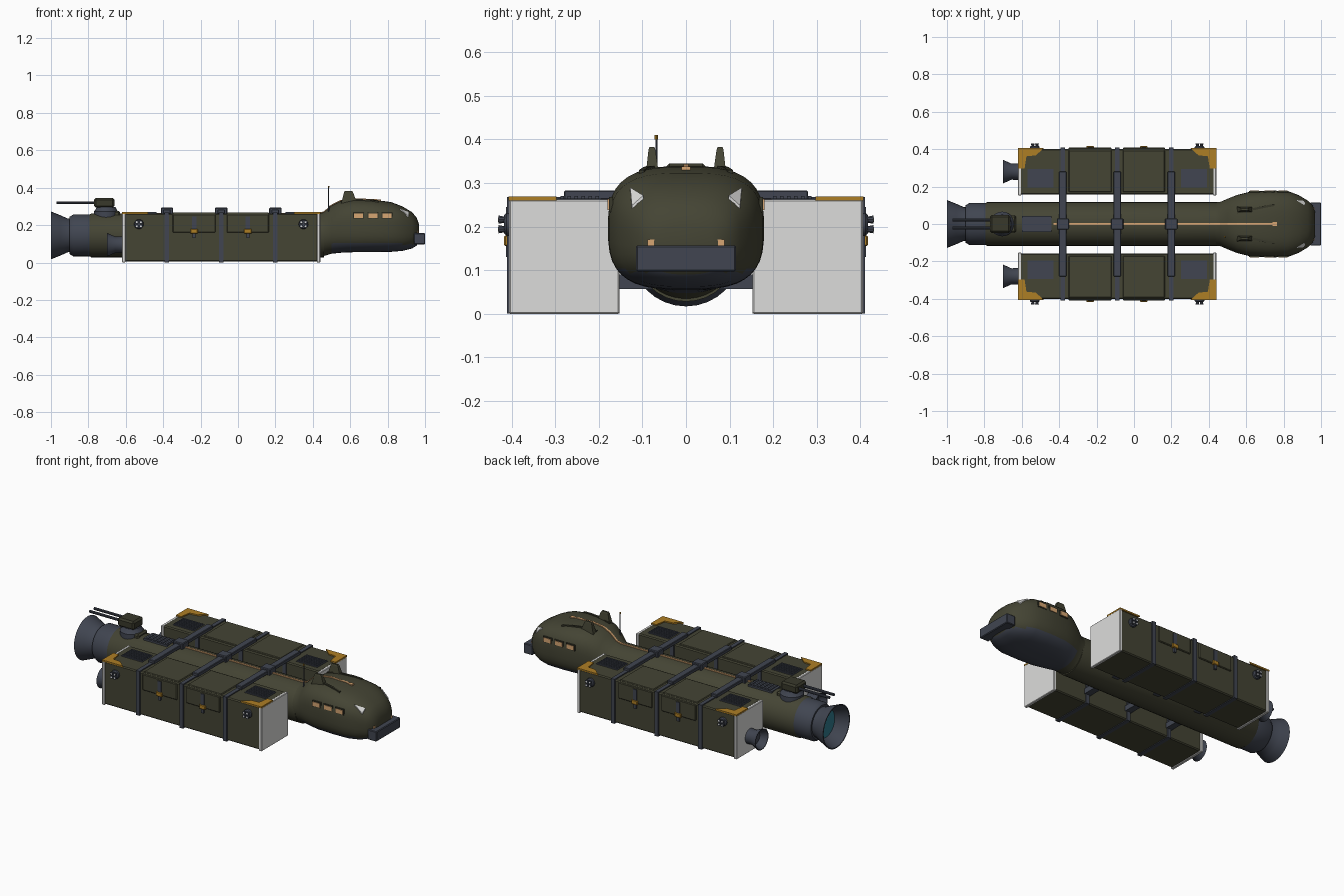
import bpy, bmesh, math
from mathutils import Vector

if "Cube" in bpy.data.objects:
    bpy.data.objects.remove(bpy.data.objects["Cube"])


def material(name, rgb):
    m = bpy.data.materials.new(name)
    m.diffuse_color = (*rgb, 1)
    m.use_nodes = True
    m.node_tree.nodes["Principled BSDF"].inputs["Base Color"].default_value = m.diffuse_color
    return m


OLIVE = material("olive paint", (0.058, 0.058, 0.034))
DARK_OLIVE = material("dark olive", (0.04, 0.04, 0.024))
STEEL = material("blue grey steel", (0.052, 0.06, 0.082))
AMBER = material("amber hardware", (0.42, 0.21, 0.018))
TAN = material("warm window", (0.68, 0.38, 0.17))
WHITE = material("pale end cap", (0.72, 0.72, 0.71))
TEAL = material("teal glow", (0.03, 0.2, 0.27))


def finish(bm, name, mat, smooth=False):
    bmesh.ops.recalc_face_normals(bm, faces=bm.faces)
    me = bpy.data.meshes.new(name)
    bm.to_mesh(me)
    bm.free()
    ob = bpy.data.objects.new(name, me)
    bpy.context.collection.objects.link(ob)
    me.materials.append(mat)
    if smooth:
        bpy.ops.object.select_all(action='DESELECT')
        ob.select_set(True)
        bpy.context.view_layer.objects.active = ob
        bpy.ops.object.shade_smooth_by_angle(angle=math.radians(35))
    return ob


def box(name, x, y, z, mat, bevel=0.0):
    """Box from (min, max) ranges."""
    bm = bmesh.new()
    bmesh.ops.create_cube(bm, size=1)
    for v in bm.verts:
        v.co = Vector([(r[0] + r[1]) / 2 + c * abs(r[1] - r[0]) for r, c in zip((x, y, z), v.co)])
    if bevel:
        bmesh.ops.bevel(bm, geom=bm.edges[:], offset=bevel, segments=1, affect='EDGES')
    return finish(bm, name, mat)


def loft(name, rings, mat, smooth=True):
    bm = bmesh.new()
    vs = [[bm.verts.new(p) for p in ring] for ring in rings]
    n = len(vs[0])
    for a, b in zip(vs, vs[1:]):
        for i in range(n):
            bm.faces.new((a[i], a[(i + 1) % n], b[(i + 1) % n], b[i]))
    bm.faces.new(vs[0])
    bm.faces.new(vs[-1])
    return finish(bm, name, mat, smooth)


def lathe(name, profile, centre, mat, axis='x', seg=32):
    """Spin (distance, radius) points around an axis line through centre."""
    rings = []
    for d, r in profile:
        ring = []
        for i in range(seg):
            a = 2 * math.pi * i / seg
            c, s = r * math.cos(a), r * math.sin(a)
            p = {'x': (d, c, s), 'y': (c, d, s), 'z': (c, s, d)}[axis]
            ring.append(Vector(centre) + Vector(p))
        rings.append(ring)
    return loft(name, rings, mat)


def prism(name, pts, thick, mat):
    """Plate from 3D outline points, thickened upward."""
    return loft(name, [pts, [(p[0], p[1], p[2] + thick) for p in pts]], mat, False)


# Central spine hull
AX = (0, 0, 0.145)
lathe("spine_hull", [(-0.8, 0.108), (-0.785, 0.117), (0.46, 0.117)], AX, OLIVE)
lathe("engine_housing", [(-0.9, 0.1), (-0.88, 0.112), (-0.78, 0.112)], AX, STEEL)
lathe("main_nozzle", [(-0.88, 0.09), (-0.91, 0.09), (-0.95, 0.108), (-1.0, 0.128),
                      (-1.0, 0.122), (-0.95, 0.1), (-0.925, 0.085)], AX, STEEL)
lathe("main_glow", [(-0.93, 0.083), (-0.92, 0.083)], AX, TEAL)

# Cockpit module: x, half width, bottom, top, roundness exponent
HEAD = [(0.43, .115, .03, .26, 2), (0.46, .118, .035, .27, 2), (0.50, .135, .047, .305, 2.3),
        (0.55, .155, .052, .33, 2.7), (0.62, .173, .055, .339, 3), (0.72, .179, .055, .337, 3),
        (0.82, .177, .057, .323, 3), (0.88, .155, .062, .3, 3), (0.93, .125, .075, .27, 2.8),
        (0.955, .1, .09, .24, 2.6), (0.968, .065, .115, .205, 2.3)]


def spow(v, e):
    return math.copysign(abs(v) ** e, v)


def head_z(x, y):
    for a, b in zip(HEAD, HEAD[1:]):
        if a[0] <= x <= b[0]:
            t = (x - a[0]) / (b[0] - a[0])
            _, w, lo, hi, n = [p + (q - p) * t for p, q in zip(a, b)]
            return (lo + hi) / 2 + (hi - lo) / 2 * max(0, 1 - abs(y / w) ** n) ** (1 / n)


rings = []
for x, w, lo, hi, n in HEAD:
    angles = [2 * math.pi * (i + 0.5) / 40 for i in range(40)]
    rings.append([(x, w * spow(math.cos(a), 2 / n),
                   (lo + hi) / 2 + (hi - lo) / 2 * spow(math.sin(a), 2 / n)) for a in angles])
head = loft("cockpit_module", rings, OLIVE)
head.data.materials.append(STEEL)
for f in head.data.polygons:
    if f.center.z < 0.1 and f.normal.z < -0.5 and f.center.x > 0.5:
        f.material_index = 1

# Nose bumper and headlights
box("nose_bumper", (0.94, 1.0), (-0.115, 0.115), (0.097, 0.157), STEEL, 0.004)

# Dorsal stripe following spine and cockpit
path = [(-0.43, .262), (0.43, .262), (0.46, .27), (0.5, .306), (0.55, .331), (0.62, .34), (0.75, .334)]
loft("dorsal_stripe", [[(x, -.006, z - .003), (x, .006, z - .003), (x, .006, z + .004), (x, -.006, z + .004)]
                       for x, z in path], TAN, False)
box("stripe_end_lamp", (0.74, 0.765), (-0.01, 0.01), (0.328, 0.338), TAN)
box("spine_grille", (-0.6, -0.44), (-0.042, 0.042), (0.24, 0.265), STEEL)
for i in range(6):
    x = -0.585 + i * 0.025
    box("spine_grille_slat", (x, x + 0.012), (-0.038, 0.038), (0.26, 0.269), STEEL)

# Antenna
lathe("antenna", [(0.24, 0.005), (0.3, 0.005), (0.305, 0.0025), (0.405, 0.0025)], (0.485, -0.068, 0), STEEL, 'z', 8)
lathe("antenna_tip", [(0.4, 0.004), (0.41, 0.004)], (0.485, -0.068, 0), AMBER, 'z', 8)

# Rear gun turret
lathe("turret_ring", [(0.235, 0.066), (0.272, 0.066), (0.278, 0.06), (0.298, 0.05)], (-0.705, 0, 0), STEEL, 'z', 24)
box("turret_pedestal", (-0.75, -0.63), (-0.045, 0.045), (0.24, 0.275), OLIVE, 0.008)
box("turret_head", (-0.77, -0.66), (-0.048, 0.048), (0.293, 0.345), DARK_OLIVE, 0.01)

BANDS = (-0.38, -0.09, 0.2)
for x in BANDS:
    # Cross bars, clamps and lower braces tying the pods to the spine
    box("cross_bar", (x - .02, x + .02), (-0.28, 0.28), (0.262, 0.283), STEEL, 0.003)
    box("cross_bar_clamp", (x - .033, x + .033), (-0.03, 0.03), (0.255, 0.294), STEEL, 0.004)
    box("lower_brace", (x - .02, x + .02), (-0.17, 0.17), (0.057, 0.09), STEEL)

for s in (1, -1):
    def Y(a, b):
        return (min(s * a, s * b), max(s * a, s * b))

    # Cockpit side: lamps, windows, fin, roof rail, brow light
    box("headlight", (0.92, 0.965), Y(0.068, 0.088), (0.155, 0.17), TAN)
    for x in (0.645, 0.722, 0.797):
        box("side_window", (x - .024, x + .024), Y(0.171, 0.18), (0.238, 0.263), TAN)
        box("window_frame", (x - .029, x + .029), Y(0.168, 0.177), (0.233, 0.268), DARK_OLIVE)
    loft("roof_fin", [[(xa, s * ya, z), (xb, s * ya, z), (xb, s * yb, z), (xa, s * yb, z)]
                      for xa, xb, ya, yb, z in ((.545, .645, .062, .094, .3), (.558, .628, .065, .09, .34),
                                                (.567, .615, .07, .086, .376), (.572, .61, .073, .084, .383))],
         OLIVE, False)
    rail = [(0.55 + 0.05 * i, 0.062 + 0.01 * i) for i in range(5)]
    loft("roof_rail", [[(x, s * (y + dy), head_z(x, y) + dz) for dy, dz in
                        ((-.006, -.008), (.006, -.008), (.006, .006), (-.006, .006))] for x, y in rail],
         DARK_OLIVE, False)
    prism("brow_light", [(x, s * y, head_z(x, y) + 0.002) for x, y in
                         ((0.865, 0.128), (0.915, 0.098), (0.912, 0.124))], 0.008, WHITE)

    # Gun barrels
    lathe("gun_barrel", [(-0.97, 0.008), (-0.76, 0.008)], (0, s * 0.022, 0.32), STEEL, 'x', 10)

    # Cargo pod
    box("pod_body", (-0.61, 0.43), Y(0.158, 0.402), (0.005, 0.262), OLIVE, 0.006)
    for x0, x1 in ((-0.62, -0.602), (0.422, 0.44)):
        box("pod_end_cap", (x0, x1), Y(0.153, 0.406), (0, 0.262), WHITE, 0.003)
    for x in BANDS:
        box("pod_band", (x - .012, x + .012), Y(0.152, 0.41), (0.001, 0.268), STEEL)

    # Pod thruster
    lathe("pod_nozzle", [(-0.61, 0.045), (-0.655, 0.043), (-0.7, 0.063), (-0.7, 0.058), (-0.66, 0.038)],
          (0, s * 0.28, 0.095), STEEL, 'x', 24)

    # Hatches with latch on top and side
    for x0, x1 in ((-0.35, -0.12), (-0.06, 0.165)):
        xm = (x0 + x1) / 2
        box("top_hatch", (x0, x1), Y(0.17, 0.395), (0.255, 0.267), OLIVE, 0.004)
        box("side_hatch", (x0, x1), Y(0.395, 0.409), (0.16, 0.257), OLIVE, 0.004)
        box("hatch_hinge", (xm - .012, xm + .012), Y(0.4, 0.413), (0.18, 0.245), STEEL)
        box("hatch_latch", (xm - .02, xm + .02), Y(0.4, 0.417), (0.155, 0.18), AMBER, 0.003)
        box("latch_pin", (xm - .008, xm + .008), Y(0.4, 0.413), (0.13, 0.157), STEEL)

    # Top vents
    for x0 in (-0.57, 0.25):
        box("top_vent", (x0, x0 + 0.14), Y(0.195, 0.295), (0.255, 0.265), STEEL)
        for i in range(6):
            y = 0.2 + i * 0.016
            box("vent_slat", (x0 + .005, x0 + .135), Y(y, y + 0.008), (0.26, 0.27), STEEL)

    # Amber corner brackets at the outer top corners
    for xc, d in ((-0.62, 1), (0.44, -1)):
        prism("corner_bracket", [(xc + d * u, s * (0.407 - v), 0.26) for u, v in
                                 ((0, 0), (.14, 0), (.095, .04), (.045, .045), (.035, .11), (0, .11))], 0.009, AMBER)

    # Side manoeuvring thruster clusters
    for x in (-0.53, 0.35):
        c = (x, 0, 0.205)
        lathe("thruster_mount", [(s * 0.395, 0.026), (s * 0.412, 0.026), (s * 0.418, 0.02)], c, STEEL, 'y', 16)
        for dx in (-1, 1):
            for dz in (-1, 1):
                p = (x + dx * .011, 0, 0.205 + dz * .011)
                lathe("small_thruster", [(s * 0.41, 0.006), (s * 0.43, 0.01)], p, STEEL, 'y', 10)
                lathe("small_thruster_mouth", [(s * 0.429, 0.005), (s * 0.431, 0.005)], p, WHITE, 'y', 8)
